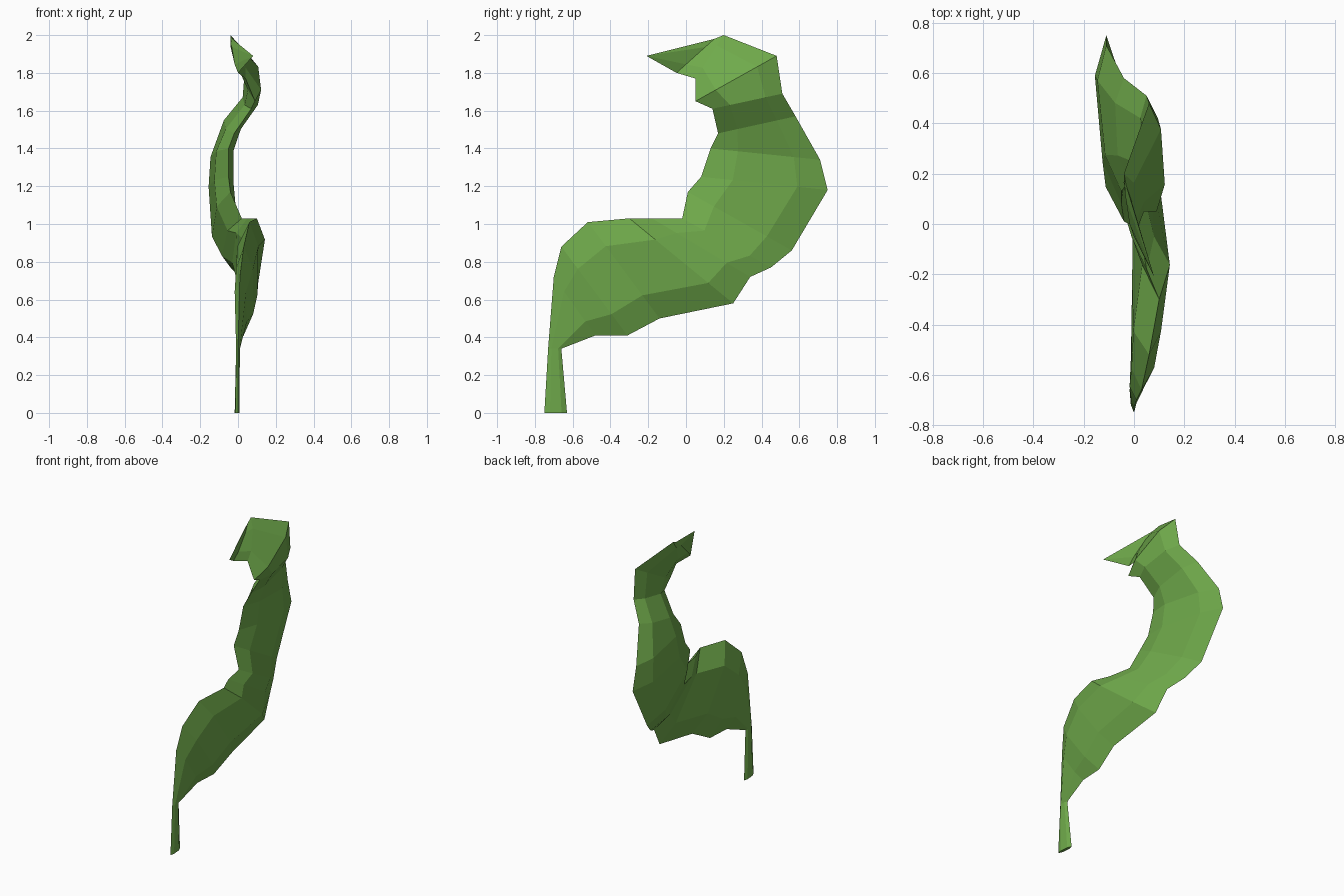
import bpy
import bmesh
from mathutils import Vector

cube = bpy.data.objects.get("Cube")
if cube:
    bpy.data.objects.remove(cube, do_unlink=True)

# Leaf colour
green = bpy.data.materials.new("leaf_green")
green.use_nodes = True
colour = (0.16, 0.4, 0.07, 1)
green.diffuse_color = colour
shader = green.node_tree.nodes["Principled BSDF"]
shader.inputs["Base Color"].default_value = colour
shader.inputs["Roughness"].default_value = 0.8

# Stations in hundredths: inner rim x y z, outer rim x y z, left bulge, right bulge
STEM_AND_LOWER_BLADE = [
    (0, -75, 0, -1, -63, 0, 1, 1),
    (0, -73, 34, 0, -66, 34, 1, 1),
    (1, -70, 72, 2, -48, 41, 3, 3),
    (3, -66, 88, 3, -31, 41, 5, 4),
    (6, -52, 101, 5, -14, 50, 5, 6),
    (10, -30, 103, 3, 25, 58, 6, 5),
]
UPPER_BLADE = [
    (5, -18, 103, 1, 34, 72, 4, 5),
    (2, -2, 103, -4, 45, 77, 4, 6),
    (-4, 1, 117, -9, 56, 86, 4, 6),
    (-5, 8, 125, -11, 75, 118, 4, 6),
    (-5, 13, 140, -11, 71, 134, 4, 5),
    (-2, 17, 148, -4, 58, 157, 4, 4),
    (7, 14, 161, 5, 51, 169, 4, 3),
]
CURLED_HEAD = [
    (9, 5, 165, 6, 48, 189, 4, 3),
    (4, 5, 177, -4, 20, 200, 2, 2),
    (0, -5, 180, -3, 15, 198, 1, 1),
]
TIP = Vector((8, -21, 189)) / 100


def lens_ring(bm, station):
    """Six-sided lens: two rims joined by a bulging face on each side."""
    inner = Vector(station[0:3]) / 100
    outer = Vector(station[3:6]) / 100
    left = Vector((station[6] / 100, 0, 0))
    right = Vector((-station[7] / 100, 0, 0))
    near, far = inner.lerp(outer, 0.25), inner.lerp(outer, 0.76)
    loop = [inner, near + left, far + left, outer, far + right, near + right]
    return [bm.verts.new(point) for point in loop]


def pairs(ring):
    """Neighbouring vertices all the way round a ring."""
    return zip(ring, ring[1:] + ring[:1])


# One continuous folded leaf, lofted from stem to tip
bm = bmesh.new()
stations = STEM_AND_LOWER_BLADE + UPPER_BLADE + CURLED_HEAD
rings = [lens_ring(bm, station) for station in stations]
for lower, upper in zip(rings, rings[1:]):
    for (a, b), (d, c) in zip(pairs(lower), pairs(upper)):
        bm.faces.new((a, b, c, d))

# Close the stem base and gather the head to a point
bm.faces.new(rings[0][::-1])
tip = bm.verts.new(TIP)
for a, b in pairs(rings[-1]):
    bm.faces.new((a, b, tip))
bmesh.ops.recalc_face_normals(bm, faces=bm.faces[:])

mesh = bpy.data.meshes.new("curled_leaf")
bm.to_mesh(mesh)
bm.free()
mesh.materials.append(green)
leaf = bpy.data.objects.new("curled_leaf", mesh)
bpy.context.collection.objects.link(leaf)
